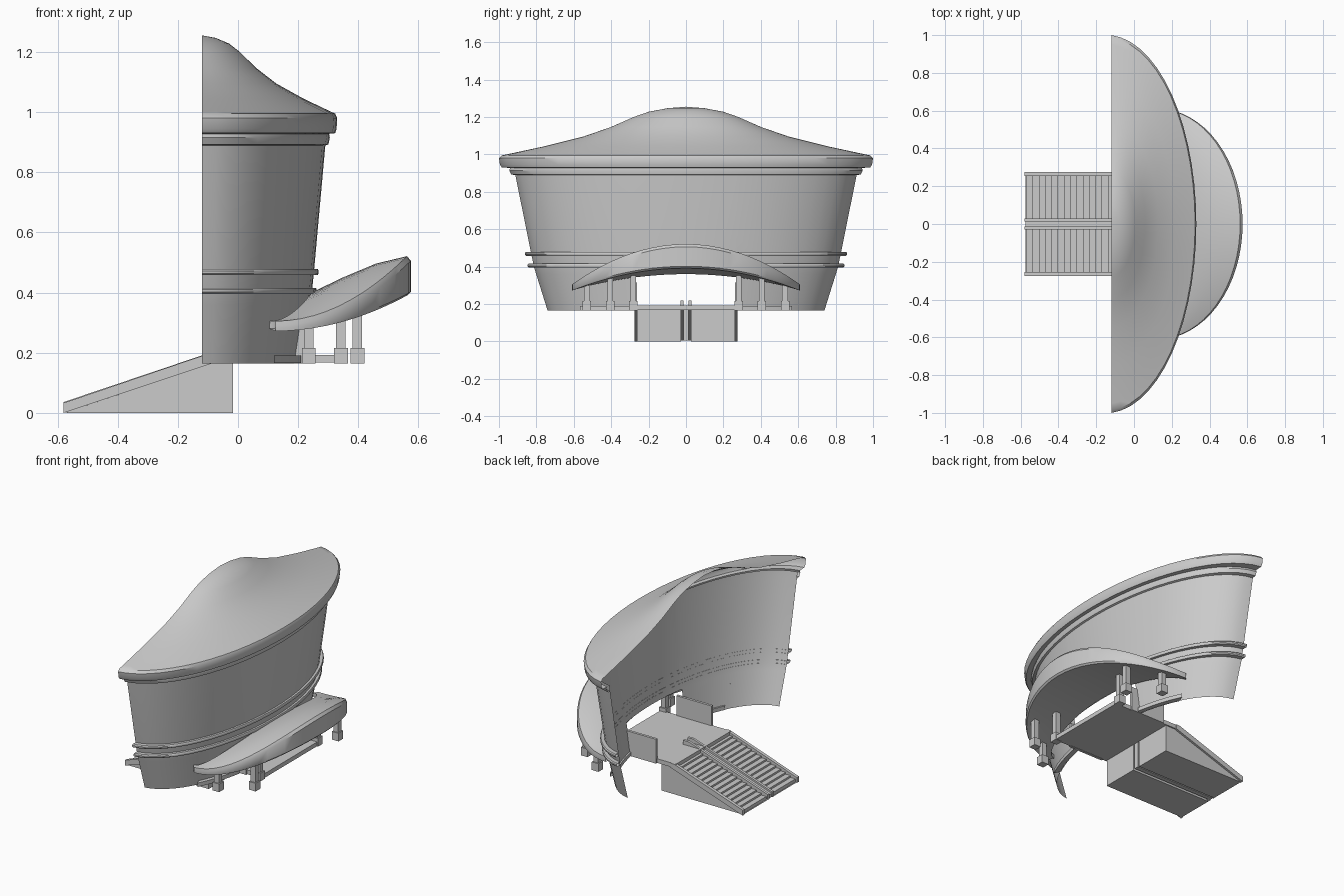
import bpy, bmesh, math

if "Cube" in bpy.data.objects:
    bpy.data.objects.remove(bpy.data.objects["Cube"])

END = math.acos(0.03 / 0.48)
BACK = -0.12


def finish(name, bm, smooth=True):
    bmesh.ops.remove_doubles(bm, verts=bm.verts, dist=0.0005)
    bmesh.ops.recalc_face_normals(bm, faces=bm.faces)
    me = bpy.data.meshes.new(name)
    bm.to_mesh(me)
    bm.free()
    ob = bpy.data.objects.new(name, me)
    bpy.context.collection.objects.link(ob)
    if smooth:
        bpy.ops.object.select_all(action='DESELECT')
        bpy.context.view_layer.objects.active = ob
        ob.select_set(True)
        bpy.ops.object.shade_smooth_by_angle(angle=math.radians(35))
    return ob


def arc_point(s, z, t):
    # point on the half-oval plan, scaled by s about the back centre
    return (BACK + s * (0.48 * math.cos(t) - 0.03), s * math.sin(t) / math.sin(END), z)


def loft(rows, closed=False):
    bm = bmesh.new()
    grid = [[bm.verts.new(p) for p in r] for r in rows]
    n = len(grid[0])
    for a, b in zip(grid, grid[1:]):
        for i in range(n if closed else n - 1):
            j = (i + 1) % n
            bm.faces.new((a[i], a[j], b[j], b[i]))
    return bm


def sweep(profile, t0=-END, t1=END, seg=28, closed=False):
    ts = [t0 + (t1 - t0) * i / seg for i in range(seg + 1)]
    return loft([[arc_point(s, z, t) for s, z in profile] for t in ts], closed)


def prism(name, outline, y0, y1):
    # outline in x,z extruded along y
    bm = bmesh.new()
    a = [bm.verts.new((x, y0, z)) for x, z in outline]
    b = [bm.verts.new((x, y1, z)) for x, z in outline]
    n = len(a)
    bm.faces.new(a)
    bm.faces.new(b[::-1])
    for i in range(n):
        bm.faces.new((a[i], b[i], b[(i + 1) % n], a[(i + 1) % n]))
    return finish(name, bm, False)


def box(name, x0, x1, y0, y1, z0, z1):
    return prism(name, [(x0, z0), (x1, z0), (x1, z1), (x0, z1)], y0, y1)


# roof shell with rounded eave
finish("roof", sweep([(0, 1.255), (0.1, 1.247), (0.2, 1.228), (0.28, 1.2), (0.4, 1.147),
                      (0.55, 1.095), (0.75, 1.045), (0.95, 1.002), (0.985, 0.995),
                      (1.0, 0.98), (0.995, 0.945), (0.985, 0.93), (0.94, 0.928)]))

# cornice under the eave
finish("cornice", sweep([(0.94, 0.928), (0.945, 0.915), (0.935, 0.893), (0.912, 0.889)]))

# leaning wall with the entrance opening cut out
bm = sweep([(0.918, 0.928), (0.912, 0.889), (0.83, 0.48), (0.812, 0.395), (0.74, 0.165)])
for co, no in (((0, 0.27, 0), (0, 1, 0)), ((0, -0.27, 0), (0, 1, 0)), ((0, 0, 0.36), (0, 0, 1))):
    bmesh.ops.bisect_plane(bm, geom=bm.verts[:] + bm.edges[:] + bm.faces[:],
                           plane_co=co, plane_no=no, dist=0.0001)
hole = [f for f in bm.faces if abs(f.calc_center_median().y) < 0.27
        and f.calc_center_median().z < 0.36]
bmesh.ops.delete(bm, geom=hole, context='FACES')
finish("wall", bm)

# two mouldings around the wall
for name, z, s in (("upper_moulding", 0.458, 0.862), ("lower_moulding", 0.396, 0.848)):
    finish(name, sweep([(s - 0.038, z), (s - 0.006, z), (s, z + 0.006), (s, z + 0.014),
                        (s - 0.006, z + 0.02), (s - 0.034, z + 0.02)]))

# crescent canopy, tilted up toward its front rim
rows = []
for i in range(33):
    u = math.sin((i / 32 - 0.5) * math.pi)
    f = 1 - u * u
    c = math.sqrt(max(f, 0))
    ox, oy = 0.125 + 0.45 * c, 0.61 * u
    ix, iy = 0.105 + 0.14 * c, 0.585 * u
    bot, top = 0.272 + 0.12 * f, 0.305 + 0.216 * f
    ib, it = 0.28 + 0.08 * f, 0.305 + 0.095 * f

    def mix(k, z, lift=0.0):
        return (ix + (ox - ix) * k, iy + (oy - iy) * k, z + lift)
    rows.append([mix(0, ib), mix(0.5, (ib + bot) / 2), mix(0.97, bot),
                 mix(1, bot + 0.01), mix(1, top - 0.015), mix(0.96, top),
                 mix(0.65, it + (top - it) * 0.65, 0.018 * f),
                 mix(0.3, it + (top - it) * 0.3, 0.012 * f), mix(0, it)])
bm = loft(rows, True)
finish("canopy", bm)

# entrance floor
box("entrance_floor", -0.12, 0.36, -0.27, 0.27, 0.167, 0.193)

for side, sg in (("left", -1), ("right", 1)):
    # side panels of the entrance passage
    y0, y1 = sorted((sg * 0.262, sg * 0.278))
    box(side + "_passage_panel", 0.01, 0.25, y0, y1, 0.165, 0.315)
    # plinth at the wall foot
    a, b = sorted((sg * 0.37, sg * 0.8))
    finish(side + "_plinth", sweep([(0.73, 0.166), (0.79, 0.166), (0.79, 0.19), (0.73, 0.19)],
                                   a, b, 8, True))
    # canopy columns on square bases
    for k, (x, y, top) in enumerate(((0.235, 0.53, 0.31), (0.397, 0.405, 0.36), (0.342, 0.282, 0.37))):
        y *= sg
        box(f"{side}_column_base_{k}", x - 0.023, x + 0.023, y - 0.023, y + 0.023, 0.165, 0.215)
        box(f"{side}_column_{k}", x - 0.016, x + 0.016, y - 0.016, y + 0.016, 0.215, top)
    # wedge below the stairs
    y0, y1 = sorted((sg * 0.026, sg * 0.262))
    prism(side + "_stair_base", [(-0.575, 0), (-0.017, 0), (-0.017, 0.167), (-0.085, 0.167)], y0, y1)
    # steps
    n = 14
    for k in range(n):
        x = -0.57 + k * 0.465 / n
        z = 0.003 + (k + 1) * 0.16 / n
        prism(f"{side}_step_{k}", [(x, z - 0.012), (x + 0.034, z - 0.004), (x + 0.034, z + 0.008),
                                   (x, z + 0.008)], y0, y1)
    # outer stringers
    y0, y1 = sorted((sg * 0.255, sg * 0.275))
    prism(side + "_stringer", [(-0.58, 0), (-0.085, 0.165), (-0.085, 0.193), (-0.11, 0.193),
                               (-0.58, 0.033)], y0, y1)

# raised rails beside the central gap, and the strip between them
for side, sg in (("left", -1), ("right", 1)):
    y0, y1 = sorted((sg * 0.014, sg * 0.03))
    prism(side + "_centre_rail", [(-0.58, 0.004), (-0.085, 0.167), (0.0, 0.19), (0.0, 0.218),
                                  (-0.04, 0.218), (-0.58, 0.036)], y0, y1)
prism("centre_strip", [(-0.575, 0.004), (-0.017, 0.004), (-0.017, 0.19), (-0.1, 0.185),
                       (-0.575, 0.026)], -0.014, 0.014)
